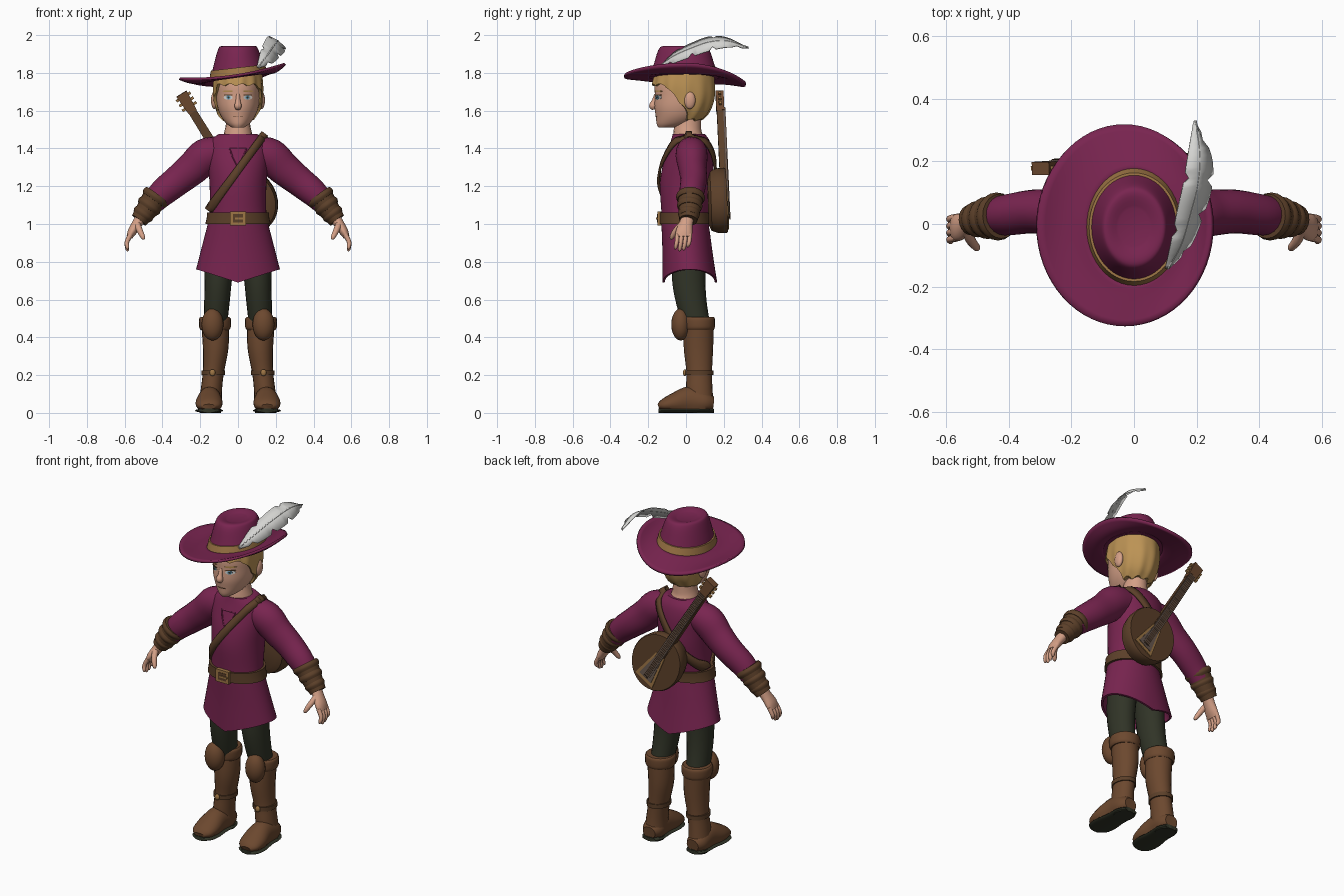
import bpy, bmesh
from math import sin, cos, pi, sqrt
from mathutils import Vector, Matrix

if "Cube" in bpy.data.objects:
    bpy.data.objects.remove(bpy.data.objects["Cube"])


def colour(name, *rgb):
    m = bpy.data.materials.new(name)
    m.use_nodes = True
    m.diffuse_color = (*rgb, 1)
    bsdf = next(n for n in m.node_tree.nodes if n.type == 'BSDF_PRINCIPLED')
    bsdf.inputs["Base Color"].default_value = (*rgb, 1)
    return m


PLUM = colour("plum cloth", .19, .018, .08)
GOLD = colour("tan gold", .34, .18, .06)
HAIR = colour("blond hair", .5, .29, .09)
SKIN = colour("skin", .66, .35, .24)
LEATHER = colour("dark leather", .105, .05, .022)
BOOT = colour("boot leather", .15, .065, .028)
DARK = colour("dark green cloth", .03, .034, .02)
WHITE = colour("feather white", .66, .66, .64)
WOOD = colour("grey wood", .14, .1, .08)
BLUE = colour("eye blue", .15, .35, .5)


def finish(bm, name, mat, mirror=False, thick=0):
    bmesh.ops.remove_doubles(bm, verts=bm.verts, dist=.0001)
    bmesh.ops.recalc_face_normals(bm, faces=bm.faces)
    me = bpy.data.meshes.new(name)
    bm.to_mesh(me)
    bm.free()
    me.materials.append(mat)
    ob = bpy.data.objects.new(name, me)
    bpy.context.scene.collection.objects.link(ob)
    if thick:
        mod = ob.modifiers.new("thickness", 'SOLIDIFY')
        mod.thickness, mod.offset = thick, 0
    if mirror:
        ob.modifiers.new("mirror", 'MIRROR')
    return ob


def loft(name, rings, mat, mirror=False, caps=True, closed=True, thick=0):
    """Skin a series of equal point rows."""
    bm = bmesh.new()
    rows = [[bm.verts.new(p) for p in r] for r in rings]
    n = len(rows[0])
    for r, s in zip(rows, rows[1:]):
        for i in range(n if closed else n - 1):
            j = (i + 1) % n
            bm.faces.new((r[i], r[j], s[j], s[i]))
    if caps:
        bm.faces.new(rows[0])
        bm.faces.new(rows[-1])
    return finish(bm, name, mat, mirror, thick)


def spline(rows, n=4):
    out, last = [], len(rows) - 1
    for i in range(last):
        p = [rows[max(0, min(last, i + k))] for k in (-1, 0, 1, 2)]
        for t in (j / n for j in range(n)):
            out.append([.5 * (2*b + (c-a)*t + (2*a-5*b+4*c-d)*t*t + (3*b-a-3*c+d)*t**3)
                        for a, b, c, d in zip(*p)])
    return out + [list(rows[-1])]


def tube(name, rows, mat, ref=(0, 1, 0), mirror=True, n=20):
    """Limb along a path of rows (x, y, z, side radius, depth radius)."""
    rows = spline(rows)
    cs, rings = [Vector(r[:3]) for r in rows], []
    for i, r in enumerate(rows):
        t = (cs[min(i + 1, len(cs) - 1)] - cs[max(i - 1, 0)]).normalized()
        u = Vector(ref).cross(t).normalized()
        v = t.cross(u)
        rings.append([cs[i] + u * r[3] * cos(k * 2 * pi / n) + v * r[4] * sin(k * 2 * pi / n)
                      for k in range(n)])
    return loft(name, rings, mat, mirror)


def ball(name, centre, size, mat, mirror=True):
    bm = bmesh.new()
    bmesh.ops.create_uvsphere(bm, u_segments=20, v_segments=12, radius=1,
                              matrix=Matrix.Translation(centre) @ Matrix.Diagonal((*size, 1)))
    return finish(bm, name, mat, mirror)


# Body profiles: height, half width, front, back
def lookup(table, z):
    for r, s in zip(table, table[1:]):
        if z <= s[0]:
            t = max(0, (z - r[0]) / (s[0] - r[0]))
            return [z] + [a + (b - a) * t for a, b in zip(r[1:], s[1:])]
    return [z] + list(table[-1][1:])


def point(row, a, off=0):
    z, rx, f, b = row
    return Vector(((rx + off) * cos(a), (f + b) / 2 + ((b - f) / 2 + off) * sin(a), z))


def around(row, off=0, n=48):
    return [point(row, k * 2 * pi / n, off) for k in range(n)]


def surface(table, x, z, side, off):
    _, rx, f, b = lookup(table, z)
    y = (f + b) / 2 + side * ((b - f) / 2 * sqrt(max(0, 1 - (x / rx) ** 2)) + off)
    return Vector((x, y, z))


HEAD = spline([(1.51, .03, -.145, -.06), (1.53, .06, -.155, .02), (1.57, .09, -.16, .08),
               (1.62, .108, -.167, .11), (1.68, .116, -.165, .125), (1.74, .118, -.165, .125),
               (1.83, .11, -.145, .12)])
TORSO = spline([(.76, .222, -.125, .165), (.88, .192, -.125, .14), (1, .16, -.13, .12),
                (1.06, .15, -.13, .12), (1.2, .15, -.138, .145), (1.3, .158, -.125, .145),
                (1.38, .165, -.1, .14), (1.44, .15, -.08, .125), (1.477, .1, -.07, .1)])
HAT = spline([(1.775, .146, -.195, .175), (1.83, .135, -.175, .155), (1.92, .108, -.147, .125),
              (1.942, .09, -.12, .1), (1.93, .05, -.07, .05)])

# Tunic with a pointed hem, hollow below
rows = [around(lookup(TORSO, .95), -.03), around(TORSO[0], -.012)] + [around(r) for r in TORSO]
for ring in rows[1:]:
    for p in ring:
        p.z -= .07 * max(0, 1 - abs(p.x) / .22) * max(0, min(1, (.95 - p.z) / .19))
loft("tunic", rows, PLUM)
tube("sleeves", [(.09, .03, 1.385, .08, .08), (.17, .03, 1.36, .094, .085),
                 (.24, .035, 1.295, .088, .075), (.32, .04, 1.23, .08, .07),
                 (.4, .03, 1.165, .073, .066), (.45, .025, 1.11, .06, .06)], PLUM)
neckline = [surface(TORSO, x, z, -1, .002) for x, z in
            ((-.045, 1.4), (.045, 1.4), (.03, 1.36), (0, 1.3), (-.03, 1.36))]
for a, b in zip(neckline, neckline[1:] + neckline[:1]):
    tube("neck_seam", [(*a, .004, .004), (*b, .004, .004)], PLUM, (.3, .9, .2), False, 6)

# Belt, buckle and shoulder strap
loft("belt", [around(lookup(TORSO, z), .013) for z in (1, 1.03, 1.06)], LEATHER)


def slab(name, outline, place, h0, h1, mat):
    return loft(name, [[place(x, y, h) for x, y in outline] for h in (h0, h1)], mat)


def rect(x, y, w, h):
    return [(x - w, y - h), (x + w, y - h), (x + w, y + h), (x - w, y + h)]


def waist(x, z, h):
    return Vector((x, -.14 - h, z))


slab("buckle", rect(0, 1.03, .043, .037), waist, -.01, .012, GOLD)
slab("buckle_inset", rect(0, 1.03, .027, .022), waist, 0, .014, LEATHER)
slab("buckle_prong", rect(.01, 1.03, .025, .005), waist, 0, .019, GOLD)
top, end, steps = Vector((.14, 1.475)), Vector((-.155, 1.075)), 24
across = Vector((.8, -.6)) * .02
loop = [(i / steps, -1) for i in range(steps + 1)] + [(1 - i / steps, 1) for i in range(steps + 1)]
strap = []
for t, side in loop + loop[:1]:
    c = top.lerp(end, t)
    strap.append([surface(TORSO, *(c + across * k), side, .012) for k in (-1, 0, 1)])
loft("shoulder_strap", strap, LEATHER, caps=False, closed=False, thick=.012)

# Bracers and hands
wrist = [(.43, .025, 1.15), (.475, .02, 1.085), (.525, .012, 1.02)]
tube("bracers", [(*p, a, b) for p, a, b in zip(wrist, (.072, .06, .045), (.068, .06, .048))], LEATHER)
for t, r in ((.08, .077), (.42, .068), (.75, .058)):
    c = Vector(wrist[0]).lerp(Vector(wrist[2]), t)
    d = Vector((.011, -.001, -.015))
    tube("bracer_bands", [(*(c - d), r - .006, r - .006), (*c, r, r), (*(c + d), r - .008, r - .008)], LEATHER)
tube("palms", [(.51, .01, 1.04, .03, .034), (.535, 0, 1, .027, .036), (.56, -.01, .96, .024, .044),
               (.575, -.012, .93, .016, .042)], SKIN)
for i, drop in enumerate((.01, 0, .005, .02)):
    y = -.045 + .022 * i
    tube("fingers", [(.568, y, .945, .013, .012), (.588, y - .004, .905, .012, .011),
                     (.586, y - .01, .868 + drop, .01, .01), (.582, y - .012, .857 + drop, .004, .004)],
         SKIN, n=10)
tube("thumbs", [(.535, -.02, 1, .018, .018), (.52, -.055, .965, .016, .015),
                (.503, -.075, .93, .012, .012), (.497, -.078, .918, .004, .004)], SKIN, n=10)

# Legs and boots
tube("trousers", [(.095, .015, .84, .08, .09), (.105, .015, .7, .072, .088), (.112, .03, .58, .067, .08),
                  (.12, .06, .45, .06, .07)], DARK)
tube("boot_shafts", [(.122, .068, .49, .074, .078), (.118, .066, .35, .068, .078), (.13, .07, .22, .056, .068),
                     (.14, .07, .13, .056, .07), (.145, .075, .06, .06, .07)], BOOT)
tube("boot_cuffs", [(.122, .068, .44, .076, .079), (.122, .068, .455, .084, .085),
                    (.122, .068, .495, .085, .086), (.122, .068, .507, .077, .079)], BOOT)
ball("knee_pads", (.135, -.028, .468), (.058, .05, .085), BOOT)
tube("ankle_straps", [(.131, .07, z, .063, .075) for z in (.2, .21, .225)], LEATHER)
ball("ankle_buckles", (.135, -.006, .213), (.015, .01, .018), GOLD)
foot = [(.145, .145, .05, .04, .035), (.147, .1, .055, .062, .06), (.15, .02, .065, .062, .075),
        (.153, -.06, .052, .072, .055), (.155, -.12, .04, .062, .033), (.155, -.145, .032, .035, .015)]
shoe = tube("boot_feet", foot, BOOT, (0, 0, 1))
for v in shoe.data.vertices:
    v.co.z = max(v.co.z, .018)
sole = tube("soles", [(x, y, .012, a + .003, .012) for x, y, z, a, b in foot], DARK, (0, 0, 1))
tube("heels", [(.147, .09, z, .056, .058) for z in (0, .01, .02)], DARK)

# Neck, head and face
tube("neck", [(0, .012, 1.44, .085, .085), (0, .008, 1.485, .073, .075), (0, .01, 1.53, .064, .07),
              (0, .015, 1.6, .06, .065)], SKIN, mirror=False)
loft("head", [around(r) for r in HEAD], SKIN)
tube("nose", [(0, -.158, 1.685, .01, .01), (0, -.168, 1.65, .013, .014), (0, -.175, 1.625, .02, .02),
              (0, -.168, 1.608, .012, .01)], SKIN, mirror=False)
ball("ears", (.125, .02, 1.655), (.018, .03, .046), SKIN)


def face_plate(name, x, z, w, h, off, mat):
    loft(name, [[surface(HEAD, x + w * cos(k * pi / 8), z + h * sin(k * pi / 8), -1, o)
                 for k in range(16)] for o in (-.003, off)], mat, mirror=x > 0)


face_plate("eye_whites", .052, 1.67, .024, .012, .002, WHITE)
face_plate("irises", .051, 1.67, .011, .011, .004, BLUE)
face_plate("pupils", .051, 1.67, .005, .005, .006, DARK)
face_plate("eyelids", .052, 1.683, .026, .003, .005, LEATHER)
face_plate("eyebrows", .054, 1.703, .028, .005, .005, HAIR)
face_plate("mouth", 0, 1.568, .026, .0025, .003, LEATHER)

# Hair cap, long at the back with a jagged fringe
hair = []
for i in range(14):
    ring = []
    for k in range(96):
        a = k * pi / 48
        s, t = sin(a), min(i, 12) / 12
        low = 1.735 - .185 * max(0, min(1, (s + .6) / 1.1)) + .014 * abs(sin(6 * a + .5)) - .007
        off = .013 + .014 * max(s, 0) + .004 * sin(12 * a) * t
        ring.append(point(lookup(HEAD, 1.825 + (low - 1.825) * t), a, off if i < 13 else -.01))
    hair.append(ring)
loft("hair", hair, HAIR, caps=False)


# Hat: crown, band and sweeping brim
def tilt(ring):
    return [p + Vector((0, 0, .14 * p.x * max(0, min(1, (1.95 - p.z) / .15)))) for p in ring]


loft("hat_crown", [tilt(around(r)) for r in HAT], PLUM)
loft("hat_band", [tilt(around(lookup(HAT, z), .008)) for z in (1.78, 1.8, 1.828)], GOLD)
inner, brim = around(lookup(HAT, 1.785), -.004, 64), []
for i in range(8):
    t, ring = i / 7, []
    for k, p in enumerate(inner):
        c, s = cos(k * pi / 32), sin(k * pi / 32)
        q = Vector((-.03 + .28 * c, -.005 + .322 * s, 0))
        q.z = 1.787 + .14 * q.x + .026 * c * c - .045 * max(s, 0) ** 2
        start = Vector((p.x, p.y, p.z + .14 * p.x))
        r = start.lerp(q, t)
        r.z -= .02 * sin(pi * t) * c * c
        ring.append(r)
    brim.append(ring)
loft("hat_brim", brim, PLUM, caps=False, thick=.014)

# Feather: inner and outer edge per row, notched along the outer edge
vane = spline([(.1, -.14, 1.83, .108, -.145, 1.825), (.118, -.06, 1.91, .18, -.07, 1.85),
               (.138, .04, 1.962, .222, .03, 1.885), (.158, .13, 1.992, .248, .12, 1.915),
               (.172, .22, 1.985, .246, .22, 1.935), (.19, .33, 1.93, .193, .33, 1.928)], 5)
rows, spine = [], []
for i, r in enumerate(vane):
    a, b = Vector(r[:3]), Vector(r[3:])
    mid = a.lerp(b, .45) + Vector((.006, 0, .006))
    rows.append([a.lerp(mid, .3 if i % 9 == 7 else 0), mid, b.lerp(mid, .4 if i % 6 == 4 else 0)])
    spine.append((*mid, .004, .004))
loft("feather", rows, WHITE, caps=False, closed=False, thick=.005)
tube("feather_quill", spine[::5], WHITE, (1, 0, 0), False, 6)

# Stringed instrument slung on the back
heart = Vector((.05, .215, 1.125))
along = Vector((-.526, -.04, .85)).normalized()
side = along.cross(Vector((0, 1, 0))).normalized()
out = side.cross(along)


def lute(x, y, h):
    return heart + side * x + along * y + out * h


def oval(a, b, h):
    return [lute(a * cos(k * pi / 20), b * sin(k * pi / 20), h) for k in range(40)]


loft("lute_body", [oval(.11, .13, -.1), oval(.14, .165, -.085), oval(.152, .178, -.05),
                   oval(.155, .18, -.008), oval(.15, .175, 0)], LEATHER)
slab("lute_neck", [(-.027, 0), (.027, 0), (.022, .58), (-.022, .58)], lute, -.03, .004, LEATHER)
slab("lute_frame", [(-.065, -.14), (.065, -.14), (.03, .06), (-.03, .06)], lute, -.005, .006, GOLD)
slab("lute_bridge", [(-.045, -.12), (.045, -.12), (.02, .05), (-.02, .05)], lute, 0, .009, WOOD)
slab("fingerboard", [(-.022, -.1), (.022, -.1), (.019, .57), (-.019, .57)], lute, 0, .013, WOOD)
slab("lute_head", [(-.024, .55), (.024, .55), (.032, .665), (-.032, .665)], lute, -.032, .01, BOOT)
for x in (-.034, .034):
    for y in (.585, .615, .645):
        slab("tuning_peg", rect(x, y, .01, .007), lute, -.018, -.004, GOLD)
for x in (-.012, -.004, .004, .012):
    slab("string", rect(x, .23, .0015, .34), lute, .012, .016, LEATHER)

# Smooth shading with sharp edges kept
for ob in bpy.context.scene.objects:
    ob.select_set(ob.type == 'MESH')
    if ob.type == 'MESH':
        bpy.context.view_layer.objects.active = ob
bpy.ops.object.shade_smooth_by_angle(angle=.7)
